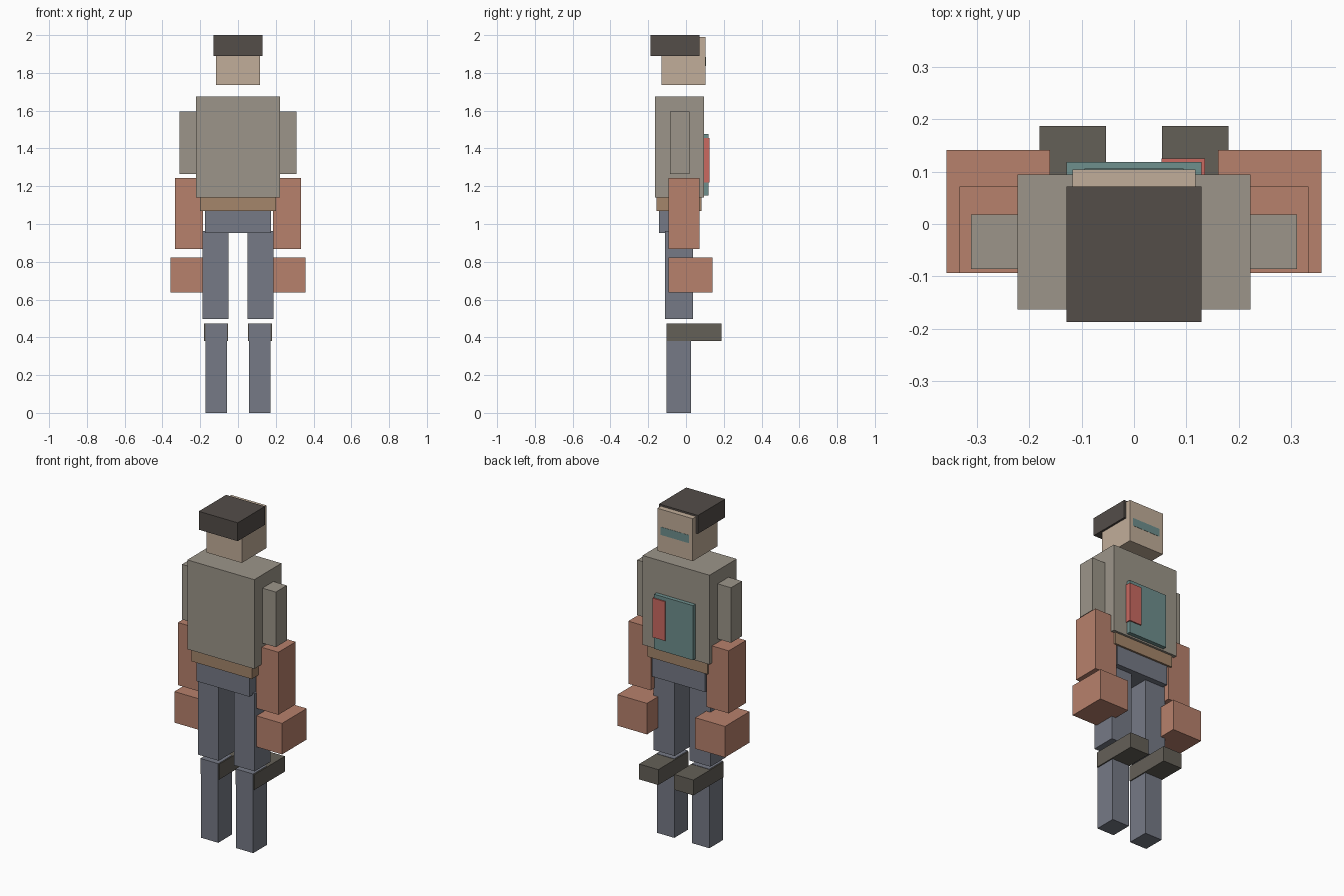
import bpy, bmesh

if "Cube" in bpy.data.objects:
    bpy.data.objects.remove(bpy.data.objects["Cube"])


def material(name, rgb):
    # colours given as sRGB 0-255, stored linear
    m = bpy.data.materials.new(name)
    m.diffuse_color = [(c / 255) ** 2.2 for c in rgb] + [1]
    m.use_nodes = True
    m.node_tree.nodes["Principled BSDF"].inputs["Base Color"].default_value = m.diffuse_color
    return m


dark = material("dark", (84, 78, 74))
skin = material("skin", (192, 172, 152))
shirt = material("shirt", (155, 148, 136))
rust = material("rust", (182, 128, 108))
leather = material("leather", (163, 133, 106))
denim = material("denim", (117, 121, 133))
boot = material("boot", (100, 96, 88))
teal = material("teal", (110, 142, 140))
red = material("red", (200, 105, 97))


def box(name, mat, x, y, z):
    """Flat-faced block from (min, max) ranges on each axis."""
    bm = bmesh.new()
    bmesh.ops.create_cube(bm, size=1)
    for v in bm.verts:
        v.co = [r[0] + (c + 0.5) * (r[1] - r[0]) for c, r in zip(v.co, (x, y, z))]
    me = bpy.data.meshes.new(name)
    bm.to_mesh(me)
    bm.free()
    me.materials.append(mat)
    ob = bpy.data.objects.new(name, me)
    bpy.context.collection.objects.link(ob)


def pair(name, mat, x, y, z):
    box("right_" + name, mat, x, y, z)
    box("left_" + name, mat, (-x[1], -x[0]), y, z)


# Head, cap of hair and eye band
box("head", skin, (-0.117, 0.117), (-0.131, 0.104), (1.735, 1.99))
box("hair", dark, (-0.129, 0.129), (-0.187, 0.071), (1.89, 2.0))
box("eye_band", teal, (-0.094, 0.094), (0.085, 0.1055), (1.837, 1.885))

# Torso with panel and side strap
box("torso", shirt, (-0.222, 0.222), (-0.163, 0.094), (1.14, 1.675))
box("chest_panel", teal, (-0.129, 0.129), (0.09, 0.118), (1.15, 1.477))
box("chest_strip", red, (0.052, 0.135), (0.09, 0.125), (1.22, 1.455))
box("belt", leather, (-0.2, 0.2), (-0.155, 0.081), (1.07, 1.14))
box("pelvis", denim, (-0.175, 0.175), (-0.143, 0.07), (0.953, 1.07))

# Arms
pair("upper_arm", shirt, (0.207, 0.311), (-0.086, 0.018), (1.265, 1.595))
pair("forearm", rust, (0.184, 0.333), (-0.093, 0.071), (0.868, 1.243))
pair("hand", rust, (0.16, 0.357), (-0.093, 0.141), (0.637, 0.823))

# Legs
pair("thigh", denim, (0.05, 0.188), (-0.111, 0.037), (0.497, 0.962))
pair("shin", denim, (0.059, 0.173), (-0.103, 0.026), (0.0, 0.474))
pair("boot", boot, (0.053, 0.18), (-0.1, 0.187), (0.38, 0.472))
